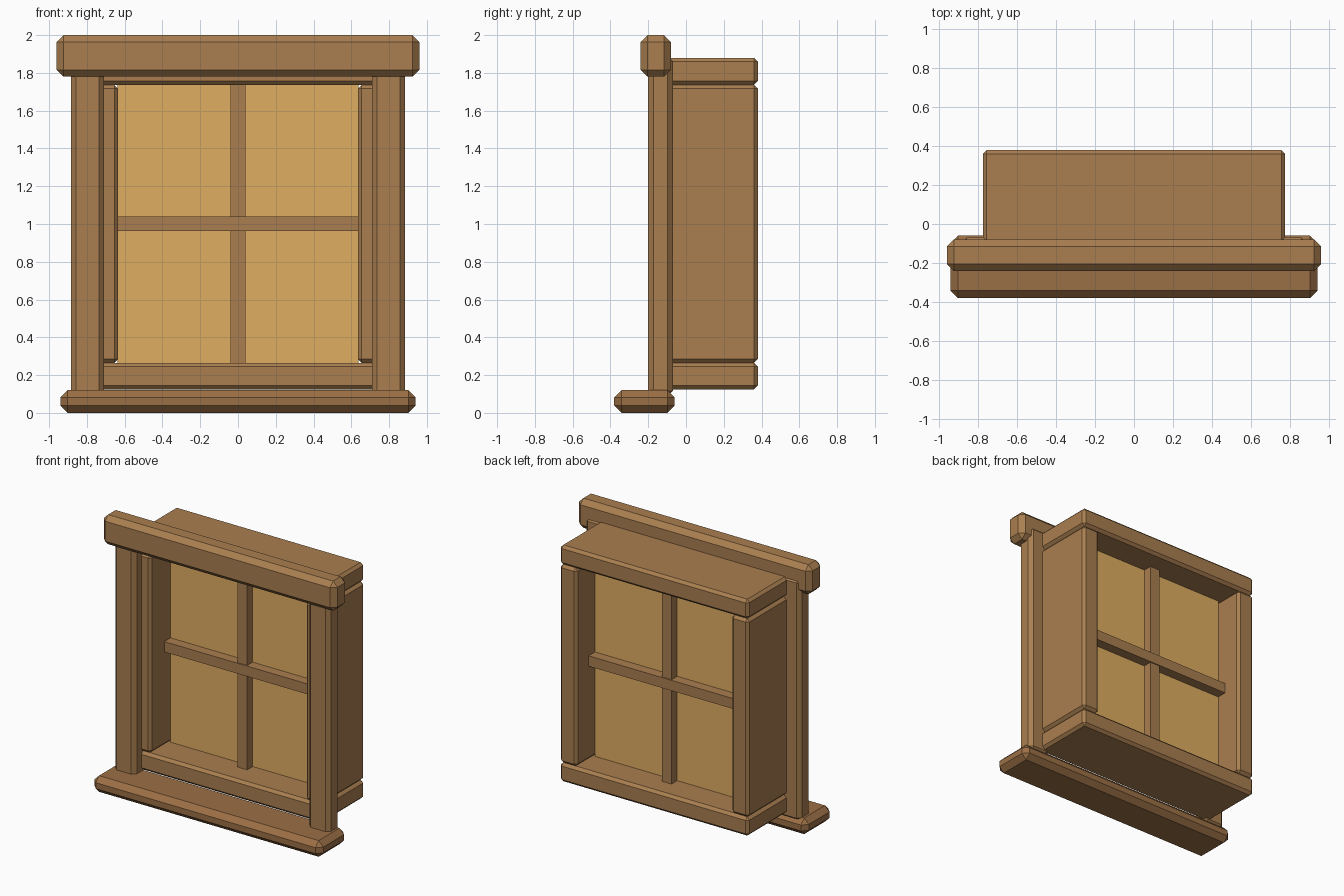
import bpy, bmesh
from mathutils import Vector

if "Cube" in bpy.data.objects:
    bpy.data.objects.remove(bpy.data.objects["Cube"])


def material(name, rgb):
    m = bpy.data.materials.new(name)
    m.diffuse_color = (*rgb, 1)
    m.use_nodes = True
    m.node_tree.nodes["Principled BSDF"].inputs["Base Color"].default_value = m.diffuse_color
    return m


wood = material("wood", (0.40, 0.21, 0.08))
dark_wood = material("dark_wood", (0.33, 0.16, 0.06))
glass = material("amber_glass", (0.74, 0.42, 0.12))


def box(name, x, y, z, mat, chamfer=0.0):
    """Box from (min, max) ranges, with single-segment chamfered edges."""
    lo, hi = Vector((x[0], y[0], z[0])), Vector((x[1], y[1], z[1]))
    bm = bmesh.new()
    bmesh.ops.create_cube(bm, size=1)
    for v in bm.verts:
        v.co = (lo + hi) / 2 + v.co * (hi - lo)
    if chamfer:
        bmesh.ops.bevel(bm, geom=bm.edges[:], offset=chamfer, segments=1,
                        affect='EDGES', profile=0.5)
    mesh = bpy.data.meshes.new(name)
    bm.to_mesh(mesh)
    bm.free()
    mesh.materials.append(mat)
    ob = bpy.data.objects.new(name, mesh)
    bpy.context.collection.objects.link(ob)
    return ob


# Outer casing: sill, header and two posts
box("sill", (-0.94, 0.94), (-0.38, -0.06), (0, 0.12), dark_wood, 0.038)
box("header", (-0.96, 0.96), (-0.24, -0.08), (1.78, 2.0), wood, 0.036)
for side, s in (("left", -1), ("right", 1)):
    box(side + "_post", sorted((s * 0.885, s * 0.71)), (-0.20, -0.07),
        (0.09, 1.89), wood, 0.027)
    # Deep inner frame, upright boards
    box(side + "_frame_board", sorted((s * 0.775, s * 0.635)), (-0.12, 0.38),
        (0.265, 1.737), wood, 0.02)

# Deep inner frame, top and bottom boards
for name, z in (("bottom_frame_board", (0.125, 0.265)),
                ("top_frame_board", (1.737, 1.88))):
    box(name, (-0.775, 0.775), (-0.12, 0.38), z, wood, 0.02)

# Pane and crossing glazing bars
box("pane", (-0.637, 0.637), (0.115, 0.16), (0.263, 1.739), glass)
box("horizontal_bar", (-0.637, 0.637), (0.042, 0.235), (0.963, 1.04), wood)
box("vertical_bar", (-0.04, 0.04), (0.05, 0.227), (0.263, 1.739), wood)
